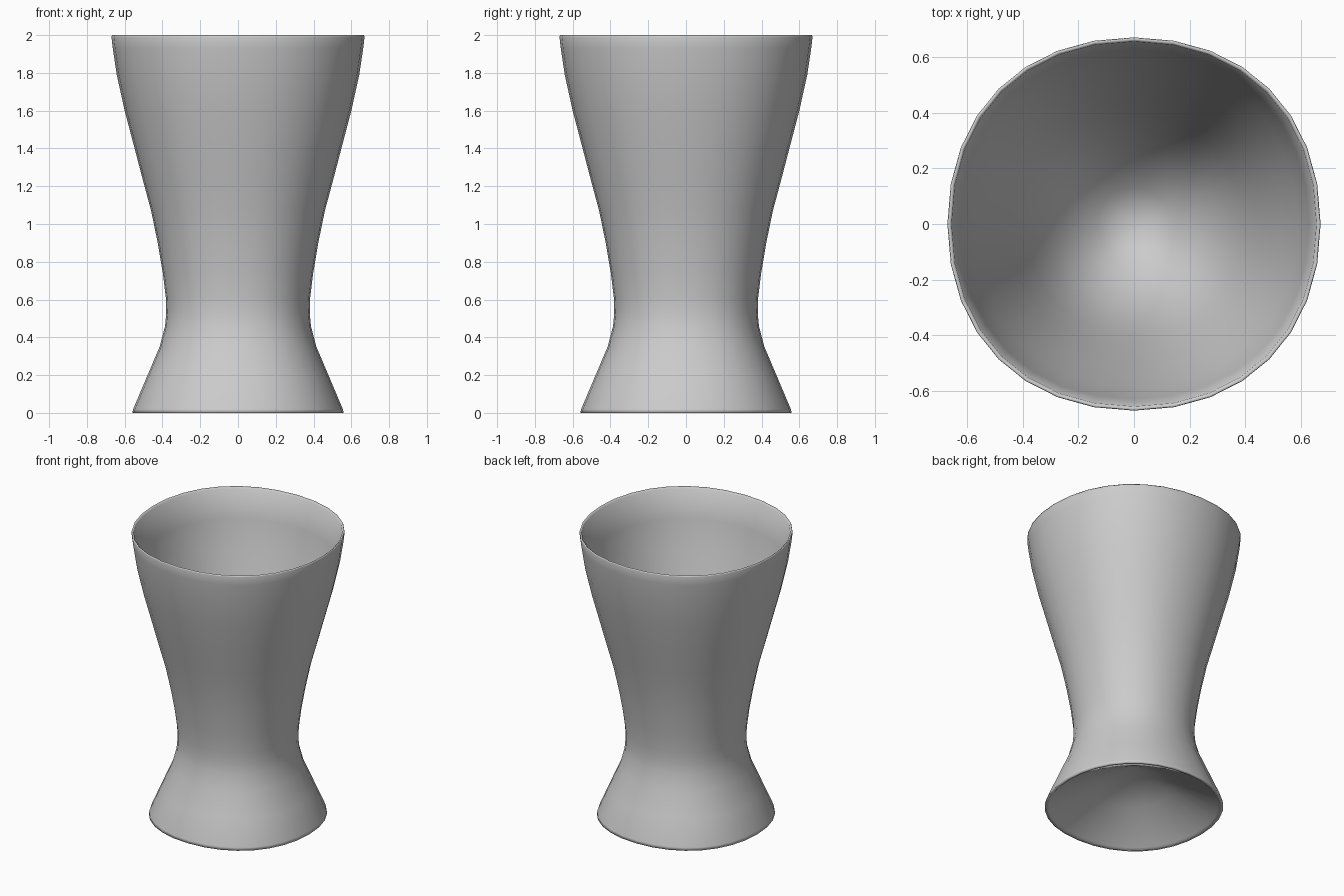
import bpy, bmesh

if "Cube" in bpy.data.objects:
    bpy.data.objects.remove(bpy.data.objects["Cube"])

K = 0.6      # slightly full four-point curve handles
STEPS = 8    # segments per quarter


def unit_ring():
    """Slightly squarish round outline, 32 points, radius 1 on the axes."""
    quarter = []
    for i in range(STEPS):
        t = i / STEPS
        a, b, c, d = (1-t)**3, 3*t*(1-t)**2, 3*t*t*(1-t), t**3
        quarter.append((a + b + K*c, K*b + c + d))
    ring = []
    for _ in range(4):
        ring += quarter
        quarter = [(-y, x) for x, y in quarter]
    return ring


def lathe(name, profile):
    """Sweep (radius, height) points around z; radius 0 makes a pole."""
    bm = bmesh.new()
    outline = unit_ring()
    n = len(outline)
    rings = []
    for r, z in profile:
        if r == 0:
            rings.append([bm.verts.new((0, 0, z))] * n)
        else:
            rings.append([bm.verts.new((r*x, r*y, z)) for x, y in outline])
    for low, high in zip(rings, rings[1:]):
        for i in range(n):
            j = (i + 1) % n
            corners = list(dict.fromkeys((low[i], low[j], high[j], high[i])))
            bm.faces.new(corners)
    bmesh.ops.recalc_face_normals(bm, faces=bm.faces)
    for f in bm.faces:
        f.smooth = True
    mesh = bpy.data.meshes.new(name)
    bm.to_mesh(mesh)
    bm.free()
    obj = bpy.data.objects.new(name, mesh)
    bpy.context.collection.objects.link(obj)
    return obj


# Conical hollow under the foot
hollow = [(0, 0.29), (0.26, 0.15), (0.53, 0.01), (0.54, 0)]
# Flared foot, waist and widening body
outside = [(0.56, 0), (0.555, 0.02), (0.483, 0.19), (0.415, 0.35),
           (0.386, 0.46), (0.38, 0.53), (0.382, 0.61), (0.398, 0.74),
           (0.425, 0.9), (0.46, 1.07), (0.503, 1.23), (0.55, 1.41),
           (0.6, 1.6), (0.642, 1.79), (0.663, 1.93), (0.67, 1.99)]
# Thin lip and cup interior narrowing to a rounded point
inside = [(0.667, 2.0), (0.655, 1.99), (0.628, 1.79), (0.585, 1.6),
          (0.534, 1.41), (0.485, 1.23), (0.44, 1.07), (0.39, 0.9),
          (0.33, 0.74), (0.25, 0.6), (0.13, 0.47), (0, 0.41)]

lathe("goblet", hollow + outside + inside)
